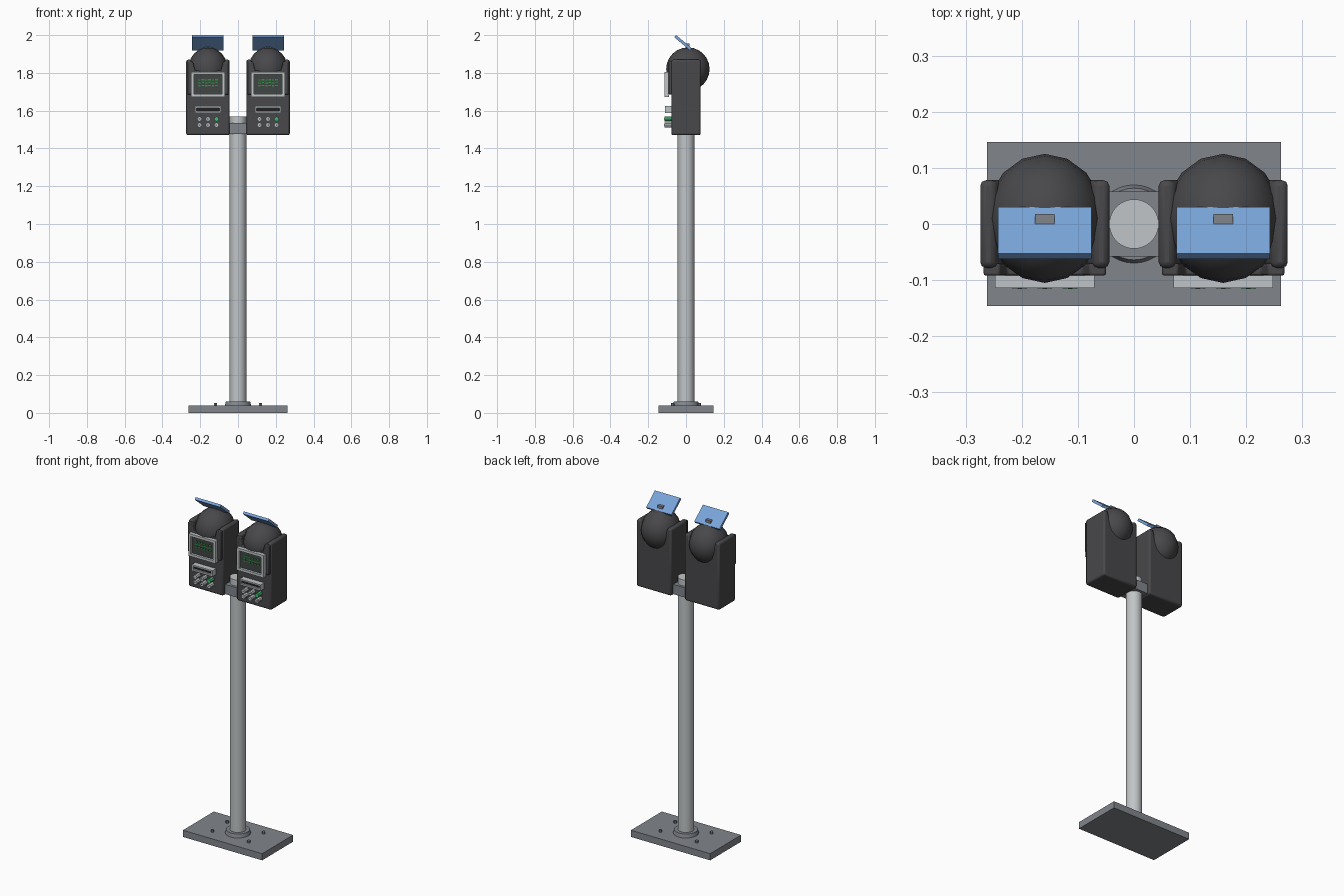
import bpy, bmesh, math
from mathutils import Matrix, Vector

if "Cube" in bpy.data.objects:
    bpy.data.objects.remove(bpy.data.objects["Cube"], do_unlink=True)


def material(name, r, g, b):
    m = bpy.data.materials.new(name)
    m.use_nodes = True
    m.diffuse_color = (r, g, b, 1)
    m.node_tree.nodes["Principled BSDF"].inputs["Base Color"].default_value = (r, g, b, 1)
    return m


STEEL = material("light steel", 0.53, 0.56, 0.57)
GREY = material("base grey", 0.22, 0.235, 0.26)
DARK = material("charcoal", 0.065, 0.063, 0.068)
SCREEN = material("screen grey", 0.05, 0.06, 0.055)
BLACK = material("slot black", 0.015, 0.015, 0.017)
BLUE = material("solar blue", 0.19, 0.37, 0.69)
GREEN = material("button green", 0.06, 0.5, 0.16)
TEXT_GREEN = material("display green", 0.03, 0.3, 0.06)


def finish(bm, name, mat, bevel=0, smooth=False):
    bmesh.ops.recalc_face_normals(bm, faces=bm.faces)
    mesh = bpy.data.meshes.new(name)
    bm.to_mesh(mesh)
    bm.free()
    mesh.materials.append(mat)
    ob = bpy.data.objects.new(name, mesh)
    bpy.context.collection.objects.link(ob)
    if bevel:
        mod = ob.modifiers.new("bevel", "BEVEL")
        mod.width = bevel
        mod.segments = 2
        mod.limit_method = "ANGLE"
    if smooth:
        bpy.ops.object.select_all(action="DESELECT")
        ob.select_set(True)
        bpy.context.view_layer.objects.active = ob
        bpy.ops.object.shade_smooth_by_angle(angle=math.radians(40))
    return ob


def box(name, mat, center, size, tilt=0, bevel=0):
    bm = bmesh.new()
    bmesh.ops.create_cube(bm, size=1)
    bm.transform(Matrix.Translation(center) @ Matrix.Rotation(tilt, 4, "X")
                 @ Matrix.Diagonal((*size, 1)))
    return finish(bm, name, mat, bevel)


def cylinder(name, mat, center, r1, r2, depth, sides, tilt=0):
    bm = bmesh.new()
    bmesh.ops.create_cone(bm, cap_ends=True, segments=sides, radius1=r1, radius2=r2, depth=depth)
    bm.transform(Matrix.Translation(center) @ Matrix.Rotation(tilt, 4, "X"))
    return finish(bm, name, mat, smooth=True)


def shell(name, mat, x, half, y0, y1, bottom, top, notch_half, notch, bevel):
    """Extruded front outline with a sloping notch cut into its top."""
    side = [(half, bottom), (half, top), (notch_half + 0.012, top), (notch_half, notch)]
    outline = side + [(-px, pz) for px, pz in reversed(side)]
    bm = bmesh.new()
    face = bm.faces.new([bm.verts.new((x + px, y0, pz)) for px, pz in outline])
    new = bmesh.ops.extrude_face_region(bm, geom=[face])["geom"]
    bmesh.ops.translate(bm, vec=Vector((0, y1 - y0, 0)),
                        verts=[v for v in new if isinstance(v, bmesh.types.BMVert)])
    return finish(bm, name, mat, bevel, smooth=True)


def frame(name, x, z, w, h, border, y0, y1):
    """Rectangular rim made from a ring of four extruded quads."""
    bm = bmesh.new()
    loops = []
    for y, inset in ((y0, 0), (y0, border), (y1, border), (y1, 0)):
        a, b = w / 2 - inset, h / 2 - inset
        loops.append([bm.verts.new((x + sx * a, y, z + sz * b))
                      for sx, sz in ((-1, -1), (1, -1), (1, 1), (-1, 1))])
    for i in range(4):
        p, q = loops[i], loops[(i + 1) % 4]
        for j in range(4):
            k = (j + 1) % 4
            bm.faces.new((p[j], p[k], q[k], q[j]))
    return finish(bm, name, STEEL)


# Stand
box("base_plate", GREY, (0, 0, 0.02), (0.524, 0.292, 0.04))
cylinder("base_collar", GREY, (0, 0, 0.05), 0.07, 0.064, 0.022, 32)
cylinder("pole", STEEL, (0, 0, 0.805), 0.044, 0.044, 1.53, 32)
box("bracket", GREY, (0, 0, 1.505), (0.14, 0.116, 0.058))
for sx in (-1, 1):
    for sy in (-1, 1):
        cylinder("base_bolt", GREY, (sx * 0.12, sy * 0.07, 0.046), 0.009, 0.009, 0.014, 6)


def meter(side, x):
    # Housing and domed head
    shell(side + "_housing", DARK, x, 0.115, -0.078, 0.078, 1.47, 1.87, 0.075, 1.82, 0.01)
    shell(side + "_hood", DARK, x, 0.109, -0.092, -0.07, 1.685, 1.86, 0.068, 1.812, 0.004)
    bm = bmesh.new()
    bmesh.ops.create_uvsphere(bm, u_segments=16, v_segments=12, radius=0.115)
    bm.transform(Matrix.Translation((x, 0.01, 1.82)) @ Matrix.Diagonal((0.91, 1, 1, 1)))
    finish(bm, side + "_dome", DARK, smooth=True)

    # Solar panel and its mount
    box(side + "_solar_panel", BLUE, (x, -0.016, 1.96), (0.167, 0.108, 0.015), math.radians(-40))
    box(side + "_panel_mount", GREY, (x, 0.009, 1.94), (0.034, 0.018, 0.032))

    # Display
    frame(side + "_display_frame", x, 1.739, 0.178, 0.134, 0.015, -0.114, -0.09)
    box(side + "_display", SCREEN, (x, -0.096, 1.739), (0.15, 0.008, 0.106))
    for row in range(3):
        for col in range(6):
            width = 0.011 + 0.004 * ((row + col) % 2)
            box(side + "_display_mark", TEXT_GREEN,
                (x - 0.045 + col * 0.018, -0.1, 1.762 - row * 0.015 + 0.002 * (col % 2)),
                (width, 0.004, 0.006))

    # Card slot
    frame(side + "_slot_frame", x, 1.606, 0.138, 0.036, 0.009, -0.112, -0.078)
    box(side + "_slot", BLACK, (x, -0.09, 1.606), (0.12, 0.024, 0.018))
    box(side + "_slot_lip", STEEL, (x, -0.104, 1.598), (0.12, 0.004, 0.003))

    # Keypad
    for row in range(2):
        for col in range(3):
            green = row == 0 and col == 2
            bx, bz = x + (col - 1) * 0.045, 1.556 - row * 0.032
            cylinder(side + "_button", GREEN if green else STEEL,
                     (bx, -0.096, bz), 0.013, 0.013, 0.038, 8, math.radians(90))
            if not green:
                box(side + "_button_mark", SCREEN, (bx, -0.115, bz), (0.008, 0.002, 0.004))


meter("right", -0.159)
meter("left", 0.159)
